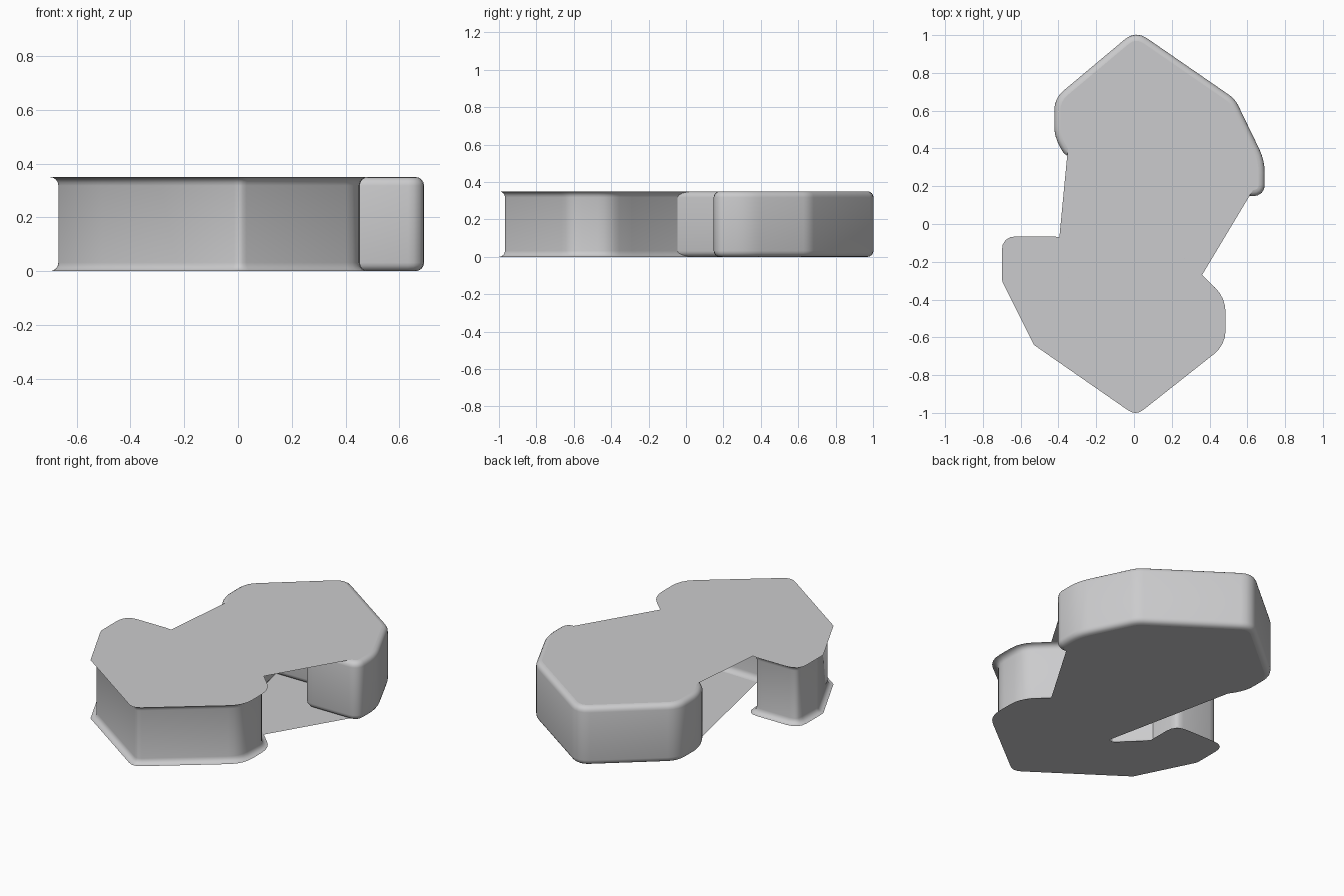
import bpy, bmesh, math
from mathutils import Vector

if "Cube" in bpy.data.objects:
    bpy.data.objects.remove(bpy.data.objects["Cube"])

HEIGHT, R = 0.35, 0.032

grey = bpy.data.materials.new("light grey")
grey.use_nodes = True
grey.diffuse_color = (0.6, 0.6, 0.61, 1)
grey.node_tree.nodes["Principled BSDF"].inputs["Base Color"].default_value = (0.6, 0.6, 0.61, 1)

# Closed centre line that crosses itself in the middle: x, y, corner size
path = [(.36, .18, .03), (.66, .18, .03), (.66, .33, .06), (.51, .64, .03),
        (.01, .985, .05), (-.39, .65, .05), (-.39, .47, .05), (-.35, .40, 0),
        (.36, -.27, 0), (.485, -.39, .08), (.485, -.64, .08), (.01, -1.015, .05),
        (-.53, -.64, 0), (-.70, -.30, .02), (-.70, -.065, .08), (-.35, -.065, .08),
        (-.35, -.28, 0), (-.21, -.42, 0), (.12, -.43, 0), (-.05, .42, 0),
        (.20, .42, 0), (.36, .30, 0)]


def rounded(points, steps=4):
    """Soften corners; each result keeps the number of its corner."""
    out = []
    for i, (x, y, size) in enumerate(points):
        p = Vector((x, y))
        if size == 0:
            out.append((i, p))
            continue
        before = Vector(points[i - 1][:2])
        after = Vector(points[(i + 1) % len(points)][:2])
        a = p + (before - p).normalized() * size
        b = p + (after - p).normalized() * size
        for k in range(steps + 1):
            t = k / steps
            out.append((i, a * (1 - t) ** 2 + p * 2 * t * (1 - t) + b * t ** 2))
    return out


def side(p, q):
    d = (q - p).normalized()
    return Vector((d.y, -d.x))


line = rounded(path)
stations = []                       # corner number, position, mitred normal
for j, (i, p) in enumerate(line):
    n1 = side(line[j - 1][1], p)
    n2 = side(p, line[(j + 1) % len(line)][1])
    m = (n1 + n2).normalized()
    stations.append((i, p, m / max(m.dot(n1), 0.6)))


def pick(corners):
    return [s for c in corners for s in stations if s[0] == c]


def finish(bm, name, smooth):
    mesh = bpy.data.meshes.new(name)
    bm.to_mesh(mesh)
    bm.free()
    mesh.materials.append(grey)
    ob = bpy.data.objects.new(name, mesh)
    bpy.context.scene.collection.objects.link(ob)
    if smooth:
        bpy.ops.object.select_all(action='DESELECT')
        ob.select_set(True)
        bpy.context.view_layer.objects.active = ob
        bpy.ops.object.shade_smooth_by_angle(angle=math.radians(35))
    return ob


# Wall section: quarter round at the bottom, straight, quarter round at the top
arc = [k * math.pi / 8 for k in range(5)]
section = [(R * math.sin(a), R - R * math.cos(a)) for a in arc]
section += [(o, HEIGHT - z) for o, z in reversed(section)]


def wall(name, corners, flip):
    bm = bmesh.new()
    rows = []
    for _, p, n in pick(corners):
        rows.append([bm.verts.new((*(p + n * o), z)) for o, z in section])
    for a, b in zip(rows, rows[1:]):
        for k in range(len(section) - 1):
            quad = [a[k], b[k], b[k + 1], a[k + 1]]
            bm.faces.new(quad[::-1] if flip else quad)
    finish(bm, name, True)


def cap(name, z, notch_x):
    """Flat plate covering both lobes and the bridge between them."""
    outline = [p for _, p, _ in pick(range(1, 8))]
    outline.append(Vector((notch_x, -.42)))
    outline += [p for _, p, _ in reversed(pick(range(8, 18)))]
    if z == 0:
        outline.reverse()
    bm = bmesh.new()
    face = bm.faces.new([bm.verts.new((*p, z)) for p in outline])
    bmesh.ops.triangulate(bm, faces=[face])
    finish(bm, name, False)


# Back lobe bulges past the plates, front lobe is recessed between them
wall("back_wall", [18, 19, 20, 21, *range(0, 9)], False)
wall("front_wall", range(8, 19), True)
cap("top_plate", HEIGHT, -.155)
cap("bottom_plate", 0, -.175)
